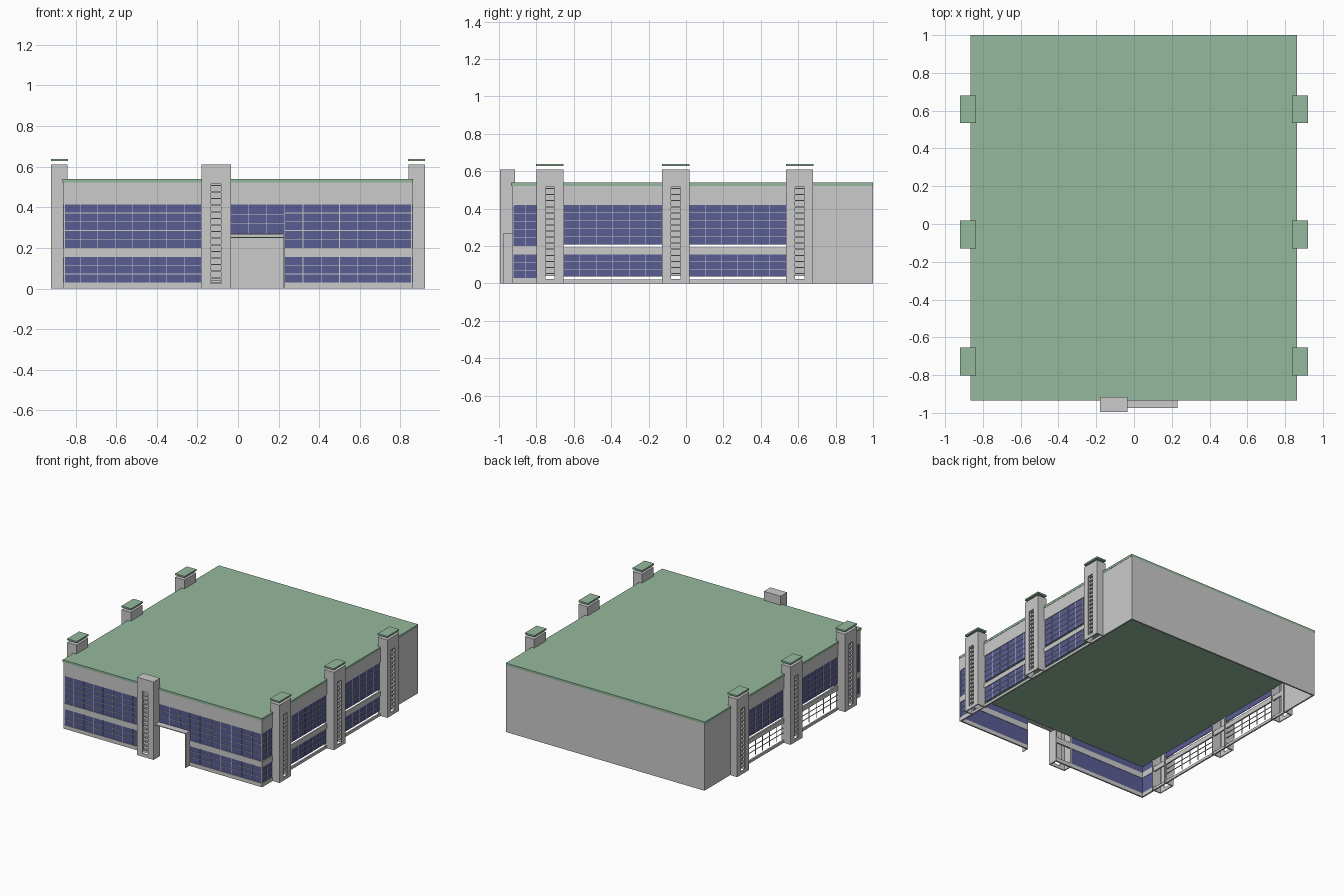
import bpy, bmesh

if "Cube" in bpy.data.objects:
    bpy.data.objects.remove(bpy.data.objects["Cube"])


def material(name, rgb):
    m = bpy.data.materials.new(name)
    m.diffuse_color = (*rgb, 1)
    m.use_nodes = True
    m.node_tree.nodes["Principled BSDF"].inputs["Base Color"].default_value = m.diffuse_color
    return m


GREEN = material("green_roof", (0.30, 0.48, 0.34))
GLASS = material("blue_glass", (0.10, 0.11, 0.29))


def part(name, boxes, mat=None):
    """One object made of axis-aligned boxes given as two opposite corners."""
    bm = bmesh.new()
    for a, b in boxes:
        verts = bmesh.ops.create_cube(bm, size=1)["verts"]
        for v in verts:
            for i in range(3):
                v.co[i] = (a[i] + b[i]) / 2 + v.co[i] * abs(b[i] - a[i])
    me = bpy.data.meshes.new(name)
    bm.to_mesh(me)
    bm.free()
    ob = bpy.data.objects.new(name, me)
    bpy.context.collection.objects.link(ob)
    if mat:
        me.materials.append(mat)
    return ob


# Facade coordinates: u along the wall, d depth inwards, z up
def front(u, d, z):
    return (u, -0.93 + d, z)


def side(s):
    return lambda u, d, z: (s * (0.86 - d), u, z)


def slab(f, u0, u1, z0, z1, d0=0.0, d1=0.012):
    return (f(u0, d0, z0), f(u1, d1, z1))


def mullions(f, u0, u1, z0, z1, rows, step=0.085, w=0.003):
    n = max(1, round((u1 - u0) / step))
    bars = []
    for i in range(n + 1):
        u = u0 + (u1 - u0) * i / n
        bars.append(slab(f, u - w / 2, u + w / 2, z0, z1, 0.002, 0.008))
    for j in range(1, rows):
        z = z0 + (z1 - z0) * j / rows
        bars.append(slab(f, u0, u1, z - w / 2, z + w / 2, 0.002, 0.008))
    return bars


def windows(name, f, panes, glazed=True):
    bars, glass = [], []
    for u0, u1, z0, z1, rows in panes:
        bars += mullions(f, u0, u1, z0, z1, rows)
        glass.append(slab(f, u0, u1, z0, z1, 0.005, 0.009))
    part(name + "_mullions", bars)
    if glazed:
        part(name + "_glass", glass, GLASS)


def pier(name, f, u, d0, d1, h=0.61):
    """Hollow pier, open below, with a tall slotted vent in its outer face."""
    hw, sw, t = 0.0725, 0.025, 0.008
    part(name, [
        slab(f, u - hw, u - sw, 0, h, d0, d0 + t),
        slab(f, u + sw, u + hw, 0, h, d0, d0 + t),
        slab(f, u - sw, u + sw, 0, 0.025, d0, d0 + t),
        slab(f, u - sw, u + sw, 0.515, h, d0, d0 + t),
        slab(f, u - hw, u - hw + t, 0, h, d0 + t, d1),
        slab(f, u + hw - t, u + hw, 0, h, d0 + t, d1),
        slab(f, u - hw + t, u + hw - t, 0.5, h, d1 - t, d1),
        slab(f, u - hw + t, u + hw - t, h - t, h, d0 + t, d1 - t)])
    vent = [slab(f, u - sw - 0.005, u + sw + 0.005, 0.04, 0.52, d0 + 0.022, d0 + 0.026)]
    for i in range(15):
        z = 0.05 + i * 0.0325
        vent.append(slab(f, u - sw, u + sw, z, z + 0.006, d0 + 0.006, d0 + 0.022))
    part(name + "_vent", vent)


# Roof and intermediate deck (the building is open underneath)
part("roof", [((-0.865, -0.935, 0.522), (0.862, 1.0, 0.54))], GREEN)
part("inner_deck", [((-0.85, -0.918, 0.25), (0.85, 0.988, 0.254))], GREEN)

# Back wall
part("back_wall", [((-0.86, 0.988, 0), (0.86, 1.0, 0.522))])

# Front wall: sill, middle band and parapet, with the doorway left open
part("front_wall_bands", [
    slab(front, -0.86, -0.035, 0, 0.03), slab(front, 0.23, 0.86, 0, 0.03),
    slab(front, -0.86, -0.035, 0.155, 0.2), slab(front, 0.23, 0.86, 0.155, 0.2),
    slab(front, -0.86, 0.86, 0.415, 0.522)])
windows("front_windows", front, [
    (-0.86, -0.18, 0.03, 0.155, 3), (0.23, 0.86, 0.03, 0.155, 3),
    (-0.86, -0.18, 0.2, 0.415, 5), (0.23, 0.86, 0.2, 0.415, 5),
    (-0.035, 0.23, 0.27, 0.415, 3)])

# Doorway surround
part("doorway_surround", [
    ((-0.035, -0.975, 0.264), (0.23, -0.92, 0.27)),
    ((0.225, -0.975, 0.0), (0.23, -0.92, 0.264))])

# Front tower
pier("front_tower", front, -0.1075, -0.065, 0.015)

# Side walls, windows, piers and their floating caps
PIERS = (-0.7275, -0.055, 0.6075)
BAYS = ((-0.655, -0.1275), (0.0175, 0.535))
for s, label in ((1, "right"), (-1, "left")):
    f = side(s)
    part(label + "_wall_bands", [
        slab(f, 0.64, 0.988, 0, 0.522),
        slab(f, -0.918, 0.64, 0, 0.02),
        slab(f, -0.918, 0.64, 0.155, 0.192),
        slab(f, -0.918, 0.64, 0.42, 0.522),
        slab(f, -0.918, -0.78, 0.02, 0.03),
        slab(f, -0.918, -0.78, 0.192, 0.2)])
    windows(label + "_corner_windows", f, [
        (-0.925, -0.79, 0.03, 0.155, 3), (-0.925, -0.79, 0.2, 0.42, 5)])
    windows(label + "_upper_windows", f, [(a, b, 0.208, 0.42, 5) for a, b in BAYS])
    windows(label + "_lower_windows", f, [(a, b, 0.038, 0.155, 3) for a, b in BAYS],
            glazed=(s == 1))
    for i, y in enumerate(PIERS):
        pier(f"{label}_pier_{i + 1}", f, y, -0.06, 0.02)
        part(f"{label}_pier_cap_{i + 1}",
             [slab(f, y - 0.0735, y + 0.0735, 0.627, 0.639, -0.06, 0.023)], GREEN)
